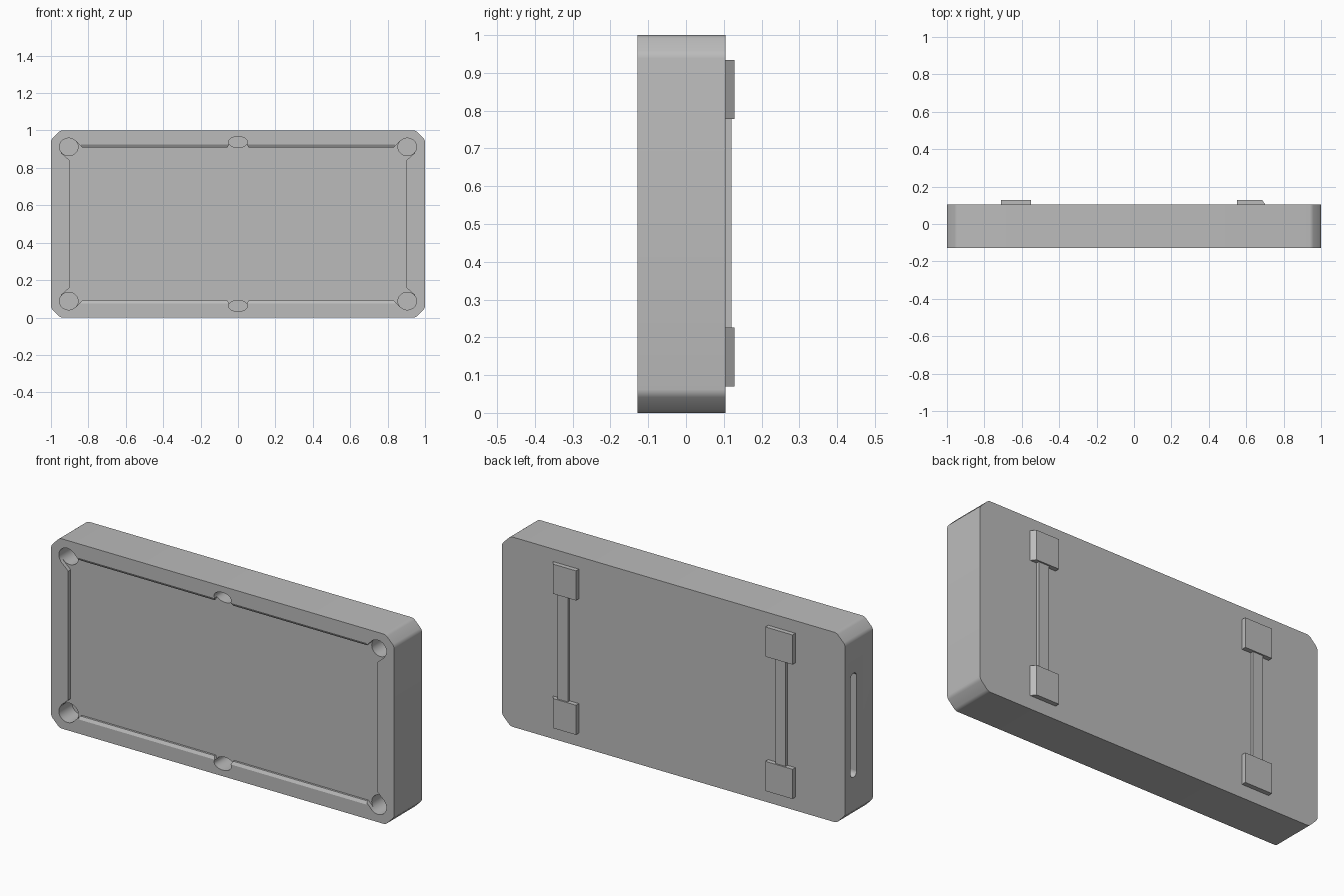
import bpy, bmesh, math
from mathutils import Vector

cube = bpy.data.objects.get("Cube")
if cube:
    bpy.data.objects.remove(cube, do_unlink=True)

FRONT, BACK, FLOOR = -0.128, 0.104, -0.108
MID = 0.5  # height of the centre line

grey = bpy.data.materials.new("plain grey")
grey.use_nodes = True
colour = (0.5, 0.5, 0.5, 1)
grey.diffuse_color = colour
grey.node_tree.nodes["Principled BSDF"].inputs["Base Color"].default_value = colour


def prism(name, outline, start, end, axis="y"):
    """Extrude a closed outline along y (x, z points) or x (y, z points)."""
    bm = bmesh.new()
    place = (lambda a, b, t: (a, t, b)) if axis == "y" else (lambda a, b, t: (t, a, b))
    base = bm.faces.new([bm.verts.new(place(a, b, start)) for a, b in outline])
    side = bmesh.ops.extrude_face_region(bm, geom=[base])
    shift = Vector(place(0, 0, end - start))
    bmesh.ops.translate(bm, vec=shift,
                        verts=[v for v in side["geom"] if isinstance(v, bmesh.types.BMVert)])
    bmesh.ops.recalc_face_normals(bm, faces=bm.faces)
    mesh = bpy.data.meshes.new(name)
    bm.to_mesh(mesh)
    bm.free()
    obj = bpy.data.objects.new(name, mesh)
    bpy.context.collection.objects.link(obj)
    mesh.materials.append(grey)
    return obj


def mirrored(quarter):
    """Complete a quarter outline, given from the x axis up to the centre."""
    half = quarter + [(-x, z) for x, z in reversed(quarter)]
    full = half + [(-x, -z) for x, z in half]
    return [(x, z + MID) for x, z in full]


def oval(cx, cz, rx, rz, count=32):
    return [(cx + rx * math.cos(i * math.tau / count),
             cz + rz * math.sin(i * math.tau / count)) for i in range(count)]


def carve(target, cutter):
    mod = target.modifiers.new(cutter.name, "BOOLEAN")
    mod.operation, mod.solver, mod.object = "DIFFERENCE", "EXACT", cutter
    bpy.context.view_layer.objects.active = target
    bpy.ops.object.modifier_apply(modifier=mod.name)
    bpy.data.objects.remove(cutter, do_unlink=True)


# Cabinet with softened corner chamfers
body = prism("table_body", mirrored([(1, 0.45), (0.95, 0.5)]), FRONT, BACK)
bm = bmesh.new()
bm.from_mesh(body.data)
corners = [e for e in bm.edges if abs(e.verts[0].co.y - e.verts[1].co.y) > 0.1]
bmesh.ops.bevel(bm, geom=corners, offset=0.012, segments=3, profile=0.5, affect="EDGES")
bm.to_mesh(body.data)
bm.free()

# Sunken playing bed with notched pocket mouths
bed = mirrored([(0.9, 0.34), (0.945, 0.38), (0.87, 0.445), (0.835, 0.41),
                (0.055, 0.41), (0.035, 0.45)])
carve(body, prism("bed_cutter", bed, FRONT - 0.1, FLOOR))

# Sloped cushions on the long rails
for s in (-1, 1):
    slope = [(FRONT - 0.01, MID + s * 0.4425), (FRONT + 0.012, MID + s * 0.405),
             (FRONT - 0.01, MID + s * 0.405)]
    carve(body, prism("cushion_cutter", slope, -0.84, 0.84, "x"))

# Corner and side pockets
for s in (-1, 1):
    for x in (-0.905, 0.905):
        carve(body, prism("pocket_cutter", oval(x, MID + s * 0.412, 0.05, 0.047),
                          FRONT - 0.1, FRONT + 0.11))
    carve(body, prism("side_pocket_cutter", oval(0, MID + s * 0.438, 0.05, 0.03),
                      FRONT - 0.1, FRONT + 0.11))

# Rounded ball return slot in one end
slot = [(0.033 + 0.025 * math.cos(a), MID + (0.25 if a < math.pi else -0.25) + 0.025 * math.sin(a))
        for a in [math.pi * i / 8 for i in range(9)] + [math.pi * (1.0001 + i / 8) for i in range(9)]]
carve(body, prism("slot_cutter", slot, -1.1, -0.93, "x"))

# Feet and the braces joining them
for side, s in (("left", 1), ("right", -1)):
    outer_top = 0.685 if s > 0 else 0.71
    foot = [(0.552, BACK - 0.01), (0.552, 0.128), (outer_top, 0.128), (0.71, BACK - 0.01)]
    for level, z in (("lower", 0.07), ("upper", 0.778)):
        pad = prism(f"{side}_{level}_foot", [(s * x, y) for x, y in foot], 0, 0.156)
        # Turn the profile so that it runs up the height
        for v in pad.data.vertices:
            v.co = (v.co.x, v.co.z, v.co.y + z)
        pad.data.flip_normals()
    prism(f"{side}_brace",
          [(s * x, z) for x, z in ((0.605, 0.22), (0.665, 0.22), (0.665, 0.785), (0.605, 0.785))],
          BACK - 0.01, 0.12)

# Smooth only the rounded surfaces
bpy.ops.object.select_all(action="DESELECT")
body.select_set(True)
bpy.context.view_layer.objects.active = body
bpy.ops.object.shade_smooth_by_angle(angle=math.radians(25))
